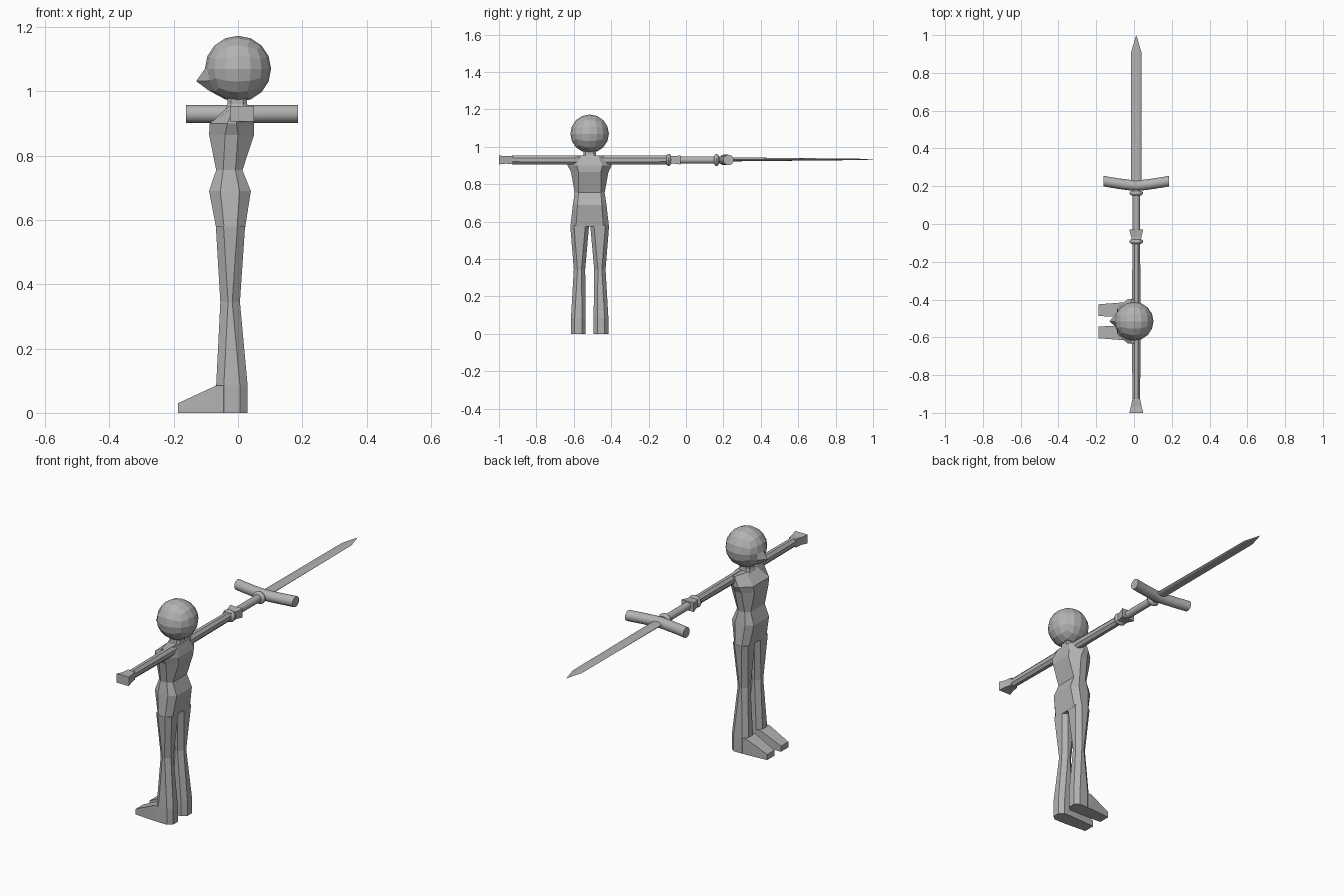
import bpy, bmesh
from math import cos, sin, pi, radians
from mathutils import Vector

if "Cube" in bpy.data.objects:
    bpy.data.objects.remove(bpy.data.objects["Cube"])

CY = -0.515            # body centre line
AX, AZ = 0.012, 0.93   # axis of arms and sword

clay = bpy.data.materials.new("plain grey")
clay.use_nodes = True
GREY = (0.45, 0.45, 0.45, 1)
clay.diffuse_color = GREY
clay.node_tree.nodes["Principled BSDF"].inputs["Base Color"].default_value = GREY


def finish(name, bm, smooth=False):
    bmesh.ops.recalc_face_normals(bm, faces=bm.faces[:])
    me = bpy.data.meshes.new(name)
    bm.to_mesh(me)
    bm.free()
    me.materials.append(clay)
    ob = bpy.data.objects.new(name, me)
    bpy.context.collection.objects.link(ob)
    if smooth:
        bpy.ops.object.select_all(action='DESELECT')
        ob.select_set(True)
        bpy.context.view_layer.objects.active = ob
        bpy.ops.object.shade_smooth_by_angle(angle=radians(40))
    return ob


def loft(name, rings, smooth=False):
    """Skin a list of equal-sized point rings and cap both ends."""
    bm = bmesh.new()
    loops = [[bm.verts.new(p) for p in r] for r in rings]
    n = len(loops[0])
    for a, b in zip(loops, loops[1:]):
        for i in range(n):
            j = (i + 1) % n
            bm.faces.new((a[i], a[j], b[j], b[i]))
    bm.faces.new(loops[0])
    bm.faces.new(loops[-1])
    return finish(name, bm, smooth)


def slab(z, x0, x1, y0, y1, cx, cy):
    """Horizontal chamfered rectangle; cx and cy are the chamfer sizes."""
    return [(x0, y0 + cy, z), (x0 + cx, y0, z), (x1 - cx, y0, z), (x1, y0 + cy, z),
            (x1, y1 - cy, z), (x1 - cx, y1, z), (x0 + cx, y1, z), (x0, y1 - cy, z)]


def ring_y(y, rx, rz, n=8):
    """Upright ring around the arm and sword axis."""
    turn = pi / n
    return [(AX + rx * cos(2 * pi * i / n + turn), y, AZ + rz * sin(2 * pi * i / n + turn))
            for i in range(n)]


def mirror_y(ob, name):
    bm = bmesh.new()
    bm.from_mesh(ob.data)
    for v in bm.verts:
        v.co.y = 2 * CY - v.co.y
    return finish(name, bm)


# head: rounded cube with the chin drawn to a point
bm = bmesh.new()
bmesh.ops.create_cube(bm, size=2)
bmesh.ops.subdivide_edges(bm, edges=bm.edges[:], cuts=3, use_grid_fill=True)
for v in bm.verts:
    d = Vector([sin(c * pi / 4) / cos(c * pi / 4) for c in v.co]).normalized()
    on_front = v.co.x < -0.9 and abs(v.co.y) < 0.1
    if on_front and abs(v.co.z + 0.5) < 0.1:
        v.co = (-0.13, CY, 1.032)
    elif on_front and v.co.z < -0.9:
        v.co = (-0.093, CY, 1.004)
    else:
        v.co = Vector((0, CY, 1.07)) + d * 0.103
finish("head", bm)

# neck
loft("neck", [slab(z, -h, h - 0.005, CY - h, CY + h, 0.012, 0.012)
              for z, h in ((0.93, 0.045), (0.96, 0.033), (0.99, 0.033))])

# torso: height, front, back, half width, chamfers
torso = [(0.575, -0.068, 0.022, 0.103, 0.025, 0.03),
         (0.69, -0.09, 0.04, 0.09, 0.035, 0.025),
         (0.755, -0.068, 0.014, 0.08, 0.022, 0.02),
         (0.865, -0.09, 0.05, 0.1, 0.05, 0.04),
         (0.9, -0.088, 0.05, 0.118, 0.055, 0.05),
         (0.953, -0.03, 0.032, 0.118, 0.018, 0.075)]
loft("torso", [slab(z, a, b, CY - w, CY + w, cx, cy) for z, a, b, w, cx, cy in torso])

# legs: height, front, back, inner and outer offset from the centre line
leg = [(0, -0.068, 0.03, 0.021, 0.1),
       (0.085, -0.068, 0.03, 0.021, 0.1),
       (0.345, -0.055, 0.006, 0.024, 0.085),
       (0.58, -0.069, 0.022, 0.003, 0.104)]
left_leg = loft("near_leg", [slab(z, a, b, CY + i, CY + o, 0.024, 0.02)
                             for z, a, b, i, o in leg])
mirror_y(left_leg, "far_leg")

# feet: wedge from ankle to toe
foot = loft("near_foot", [
    [(x, CY + i, 0), (x, CY + o, 0), (x, CY + o, h), (x, CY + i, h)]
    for x, i, o, h in ((-0.187, 0.028, 0.09, 0.03), (-0.068, 0.022, 0.099, 0.085),
                       (-0.03, 0.022, 0.099, 0.085))])
mirror_y(foot, "far_foot")

# arms
arm = loft("sword_arm", [ring_y(y, r, r + 0.003)
                         for y, r in ((-0.48, 0.024), (-0.38, 0.024), (-0.1, 0.022))])
mirror_y(arm, "free_arm")


# hands: boxes flaring outwards
def box_ring(y, hx, hz):
    return [(AX + sx * hx, y, AZ + sz * hz)
            for sx, sz in ((-1, -1), (1, -1), (1, 1), (-1, 1))]


hand = loft("sword_hand", [box_ring(-0.105, 0.02, 0.022), box_ring(-0.065, 0.028, 0.02),
                           box_ring(-0.03, 0.037, 0.024)])
mirror_y(hand, "free_hand")

# sword handle with its two collars
loft("grip", [ring_y(y, 0.02, 0.02, 16) for y in (-0.09, 0.2)], True)
for name, y in (("pommel", -0.093), ("collar", 0.163)):
    loft(name, [ring_y(y + 0.013 * cos(t * pi / 6), 0.018 + 0.019 * sin(t * pi / 6),
                       0.018 + 0.015 * sin(t * pi / 6), 16) for t in range(7)], True)

# crossguard: gently bowed round bar
guard = []
for k in range(-4, 5):
    x = AX + 0.174 * k / 4
    cy = 0.203 + 0.024 * abs(k / 4) ** 1.3
    guard.append([(x, cy + 0.028 * cos(a * pi / 8), AZ + 0.028 * sin(a * pi / 8))
                  for a in range(16)])
loft("crossguard", guard, True)

# blade: flattened lens section narrowing to the tip
blade = []
for y, w, t in ((0.2, 0.028, 0.011), (0.5, 0.028, 0.008), (0.8, 0.028, 0.005),
                (0.91, 0.027, 0.004), (0.999, 0.001, 0.001)):
    blade.append([(AX + w * cos(a * pi / 6), y, AZ + 0.003 + t * sin(a * pi / 6))
                  for a in range(12)])
loft("blade", blade, True)
